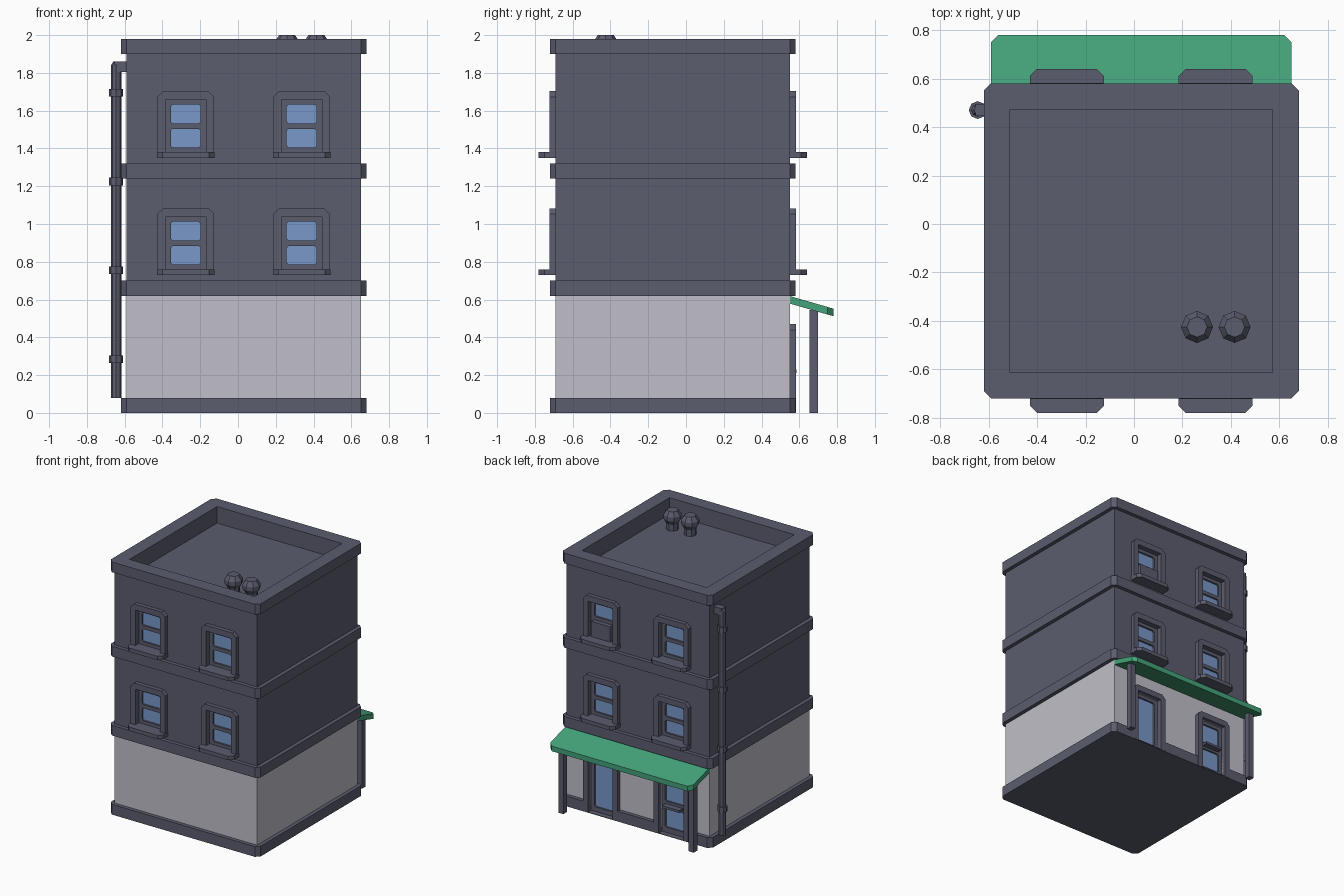
import bpy, bmesh, math

if "Cube" in bpy.data.objects:
    bpy.data.objects.remove(bpy.data.objects["Cube"])


def material(name, rgb):
    m = bpy.data.materials.new(name)
    m.diffuse_color = (*rgb, 1)
    m.use_nodes = True
    m.node_tree.nodes["Principled BSDF"].inputs["Base Color"].default_value = m.diffuse_color
    return m


SLATE = material("slate", (0.105, 0.109, 0.156))
PALE = material("pale_grey", (0.527, 0.521, 0.578))
GLASS = material("window_blue", (0.188, 0.314, 0.578))
GREEN = material("awning_green", (0.058, 0.366, 0.195))
CX, CY = 0.03, -0.07          # centre of the building plan


def finish(name, bm, mat):
    bmesh.ops.remove_doubles(bm, verts=bm.verts, dist=1e-5)
    bmesh.ops.recalc_face_normals(bm, faces=bm.faces)
    me = bpy.data.meshes.new(name)
    bm.to_mesh(me)
    bm.free()
    for p in me.polygons:
        p.use_smooth = False
    me.materials.append(mat)
    ob = bpy.data.objects.new(name, me)
    bpy.context.collection.objects.link(ob)
    return ob


def rect(x0, x1, y0, y1, low=0.0, high=0.0):
    """Rectangle with optional cut corners at its low and high edges."""
    pts = []
    for x, y, dx, dy, c in ((x0, y0, 0, 1, low), (x1, y0, -1, 0, low),
                            (x1, y1, 0, -1, high), (x0, y1, 1, 0, high)):
        if c:
            ex, ey = (1 if x == x0 else -1), (1 if y == y0 else -1)
            pts += [(x + c * dx, y + c * dy),
                    (x + c * (0 if dx else ex), y + c * (0 if dy else ey))]
        else:
            pts.append((x, y))
    return pts


def slab(name, loops, lo, hi, mat, upright=False):
    """Extruded outline with holes; upright slabs run along y, others along z."""
    lo, hi = min(lo, hi), max(lo, hi)
    cu = bpy.data.curves.new(name, 'CURVE')
    cu.dimensions, cu.fill_mode, cu.extrude = '2D', 'BOTH', (hi - lo) / 2
    for loop in loops:
        sp = cu.splines.new('POLY')
        sp.points.add(len(loop) - 1)
        for p, (u, v) in zip(sp.points, loop):
            p.co = (u, v, 0, 1)
        sp.use_cyclic_u = True
    tmp = bpy.data.objects.new("tmp", cu)
    bpy.context.collection.objects.link(tmp)
    me = bpy.data.meshes.new_from_object(tmp)
    bpy.data.objects.remove(tmp)
    bm = bmesh.new()
    bm.from_mesh(me)
    bpy.data.meshes.remove(me)
    mid = (lo + hi) / 2
    for v in bm.verts:
        u, w, d = v.co
        v.co = (u, d + mid, w) if upright else (u, w, d + mid)
    return finish(name, bm, mat)


def box(name, x0, x1, y0, y1, z0, z1, mat):
    bm = bmesh.new()
    bmesh.ops.create_cube(bm, size=1)
    for v in bm.verts:
        v.co = (x1 if v.co.x > 0 else x0, y1 if v.co.y > 0 else y0,
                z1 if v.co.z > 0 else z0)
    return finish(name, bm, mat)


def turned(name, profile, x, y, mat, n=8):
    """Eight-sided turned shape from (radius, z) pairs."""
    bm = bmesh.new()
    rings = [[bm.verts.new((x + r * math.cos(math.tau * i / n),
                            y + r * math.sin(math.tau * i / n), z))
              for i in range(n)] for r, z in profile]
    for a, b in zip(rings, rings[1:]):
        for i in range(n):
            bm.faces.new((a[i], a[(i + 1) % n], b[(i + 1) % n], b[i]))
    bm.faces.new(rings[0])
    bm.faces.new(rings[-1])
    return finish(name, bm, mat)


def plan(h, c=0.0):
    return rect(CX - h, CX + h, CY - h, CY + h, c, c)


# Walls, ledges and roof
W, E = 0.62, 0.65
ground = box("ground_floor_walls", CX - W, CX + W, CY - W, CY + W, 0.04, 0.66, PALE)
upper = box("upper_walls", CX - W, CX + W, CY - W, CY + W, 0.66, 1.85, SLATE)
base = box("base_ledge_core", CX - W - .001, CX + W + .001, CY - W, CY + W, 0.0, 0.08, SLATE)
bpy.data.objects.remove(base)
base = slab("base_ledge", [plan(E, 0.03)], 0, 0.08, SLATE)
for i, z in enumerate((0.62, 1.24)):
    slab(f"floor_ledge_{i}", [plan(E, 0.03)], z, z + 0.08, SLATE)
slab("parapet", [plan(W), plan(0.542)], 1.85, 1.90, SLATE)
slab("cornice", [plan(E, 0.03), plan(0.542)], 1.90, 1.98, SLATE)

cut_boxes = []


def opening(label, x, s, z0, z1, panes):
    """Frame, sash and glass set in a recess; z0..z1 is the clear opening."""
    Y = lambda d: CY + s * d
    hole = rect(x - 0.107, x + 0.107, z0, z1)
    slab(label + "_frame", [rect(x - 0.15, x + 0.15, z0 - 0.002, z1 + 0.045, 0, 0.03),
                            rect(x - 0.107, x + 0.107, z0, z1)],
         Y(0.60), Y(0.652), SLATE, True)
    slab(label + "_sash", [hole] + [rect(x - 0.079, x + 0.079, a, b, 0.01, 0.01)
                                    for a, b in panes],
         Y(0.575), Y(0.61), SLATE, True)
    slab(label + "_glass", [rect(x - 0.1, x + 0.1, z0 + .005, z1 - .005)],
         Y(0.590), Y(0.596), GLASS, True)
    cut_boxes.append((x - 0.107, x + 0.107, *sorted((Y(0.57), Y(0.75))), z0, z1))


# Windows on both upper floors, front and back, with sills
for s, side in ((-1, "front"), (1, "back")):
    for f in (0, 1):
        for k in (-1, 1):
            x, z = CX + k * 0.307, 0.62 * f
            name = f"{side}_window_{f}_{'left' if k < 0 else 'right'}"
            opening(name, x, s, 0.76 + z, 1.038 + z,
                    [(0.785 + z, 0.884 + z), (0.912 + z, 1.012 + z)])
            y0, y1 = sorted((CY + s * 0.60, CY + s * 0.71))
            c = (0.03, 0) if s < 0 else (0, 0.03)
            slab(name + "_sill", [rect(x - 0.153, x + 0.153, y0, y1, *c)],
                 0.73 + z, 0.76 + z, SLATE)

# Cooling unit in one back window
box("window_cooler", 0.255, 0.42, 0.50, 0.575, 1.385, 1.505, SLATE)

# Back doors: tall shop pane and two-pane door with push bar
opening("shop_pane", CX + 0.307, 1, 0.005, 0.425, [(0.04, 0.40)])
opening("door", CX - 0.307, 1, 0.005, 0.425, [(0.045, 0.195), (0.25, 0.40)])
box("door_handle", CX - 0.38, CX - 0.23, 0.53, 0.585, 0.212, 0.23, SLATE)

# Recess cutters
bm = bmesh.new()
for x0, x1, y0, y1, z0, z1 in cut_boxes:
    for v in bmesh.ops.create_cube(bm, size=1)["verts"]:
        v.co = (x1 if v.co.x > 0 else x0, y1 if v.co.y > 0 else y0,
                z1 if v.co.z > 0 else z0)
cutter = finish("recess_cutter", bm, SLATE)
cutter.hide_render = True
cutter.hide_viewport = True
cutter.display_type = 'WIRE'
for ob in (ground, upper, base):
    mod = ob.modifiers.new("recesses", 'BOOLEAN')
    mod.object, mod.operation, mod.solver = cutter, 'DIFFERENCE', 'EXACT'

# Sloping awning and its posts
awning = slab("awning", [rect(CX - W, CX + W, 0.545, 0.78, 0, 0.03)], 0.58, 0.62, GREEN)
for v in awning.data.vertices:
    v.co.z -= (v.co.y - 0.545) * 0.29
for k in (-1, 1):
    x = CX + k * 0.565
    box("awning_post_" + ("left" if k < 0 else "right"),
        x - 0.022, x + 0.022, 0.655, 0.70, 0, 0.545, SLATE)

# Drainpipe with collars and top bend
prof = [(0.027, 0.08)]
for z in (0.285, 0.755, 1.225, 1.695):
    prof += [(0.027, z - 0.02), (0.037, z - 0.02), (0.037, z + 0.02), (0.027, z + 0.02)]
prof += [(0.027, 1.84), (0.015, 1.86)]
turned("drainpipe", prof, -0.645, 0.47, SLATE)
box("drainpipe_bend", -0.655, -0.58, 0.445, 0.495, 1.805, 1.86, SLATE)

# Roof vent pots
for i, x in enumerate((0.26, 0.415)):
    turned(f"roof_vent_{i}", [(0.045, 1.84), (0.045, 1.90), (0.066, 1.935),
                              (0.066, 1.965), (0.042, 2.0)], x, -0.425, SLATE)
